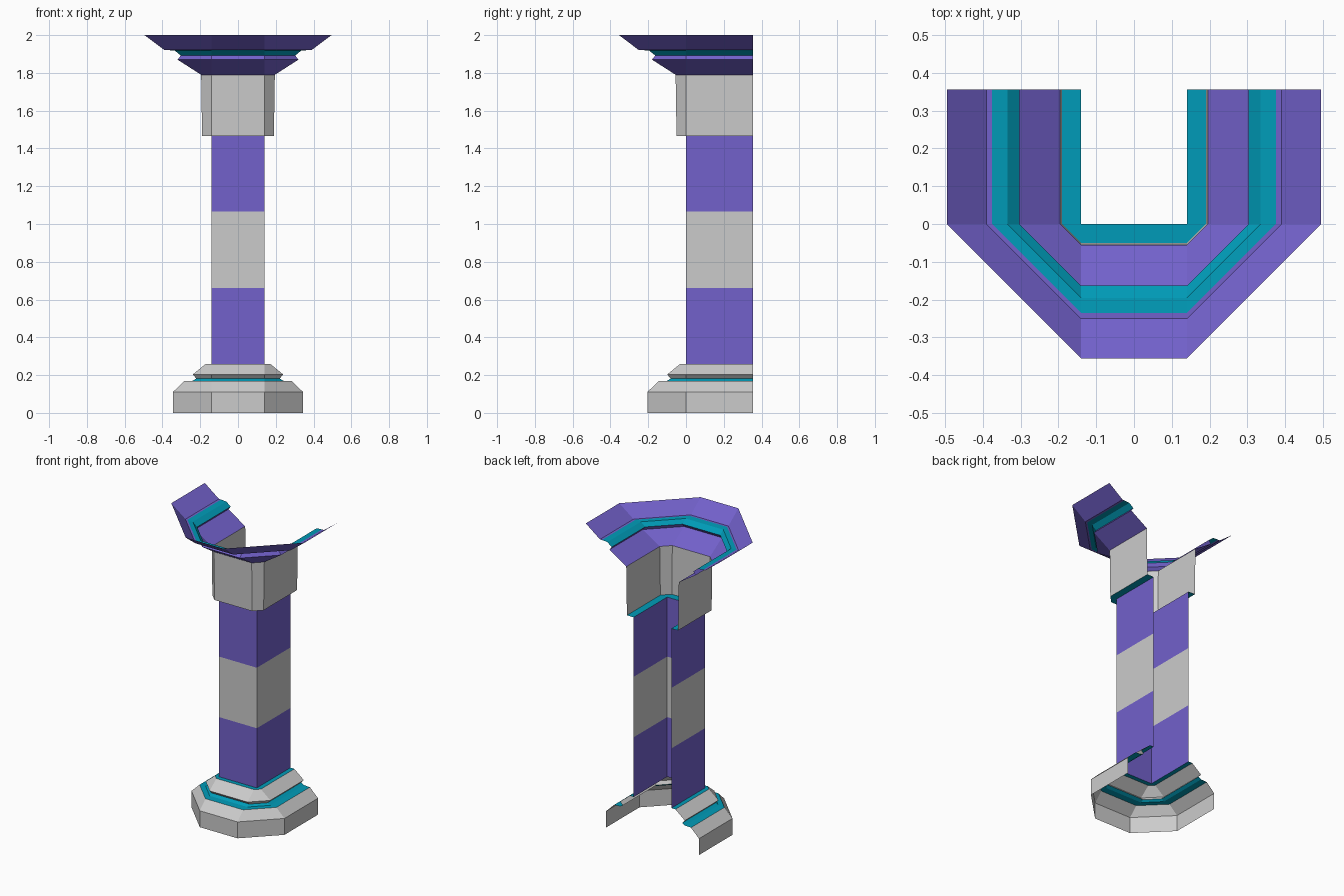
import bpy, bmesh

if "Cube" in bpy.data.objects:
    bpy.data.objects.remove(bpy.data.objects["Cube"])

HALF = 0.14      # half width of the square shaft
BACK = 0.355     # open rear edge of every course


def material(name, rgb):
    m = bpy.data.materials.new(name)
    m.diffuse_color = (*rgb, 1)
    m.use_nodes = True
    m.node_tree.nodes["Principled BSDF"].inputs["Base Color"].default_value = m.diffuse_color
    return m


PURPLE = material("purple", (0.17, 0.12, 0.60))
TEAL = material("teal", (0.0, 0.33, 0.48))


def outline(d):
    """U-shaped plan pushed out by d, with chamfered front corners."""
    right = [(HALF, -d), (HALF + d, 0), (HALF + d, BACK)]
    return [(-x, y) for x, y in reversed(right)] + right


def course(name, profile, mat=None):
    """Sweep an (offset, height) profile round the plan as an open shell."""
    bm = bmesh.new()
    rings = [[bm.verts.new((x, y, z)) for x, y in outline(d)] for d, z in profile]
    for lo, hi in zip(rings, rings[1:]):
        for i in range(len(lo) - 1):
            bm.faces.new((lo[i], lo[i + 1], hi[i + 1], hi[i]))
    # collapse the chamfer where the plan becomes square
    bmesh.ops.remove_doubles(bm, verts=bm.verts, dist=1e-5)
    bmesh.ops.dissolve_degenerate(bm, edges=bm.edges, dist=1e-5)
    me = bpy.data.meshes.new(name)
    bm.to_mesh(me)
    bm.free()
    if mat:
        me.materials.append(mat)
    ob = bpy.data.objects.new(name, me)
    bpy.context.collection.objects.link(ob)


# Stepped base
course("plinth", [(0.205, 0), (0.205, 0.11), (0.145, 0.168)])
course("base_groove", [(0.145, 0.168), (0.10, 0.17), (0.08, 0.182)], TEAL)
course("base_moulding", [(0.08, 0.182), (0.10, 0.203), (0.03, 0.26)])
course("base_ledge", [(0.03, 0.26), (0, 0.26)], TEAL)

# Banded shaft
course("shaft_lower", [(0, 0.26), (0, 0.66)], PURPLE)
course("shaft_middle", [(0, 0.66), (0, 1.066)])
course("shaft_upper", [(0, 1.066), (0, 1.465)], PURPLE)

# Capital block and flared cornice
course("capital_underside", [(0, 1.465), (0.05, 1.465)], TEAL)
course("capital_block", [(0.05, 1.465), (0.055, 1.79)])
course("lower_flare", [(0.055, 1.79), (0.18, 1.87), (0.163, 1.892)], PURPLE)
course("cornice_groove", [(0.163, 1.892), (0.195, 1.918), (0.235, 1.921)], TEAL)
course("upper_flare", [(0.235, 1.921), (0.25, 1.921), (0.355, 2.0)], PURPLE)
